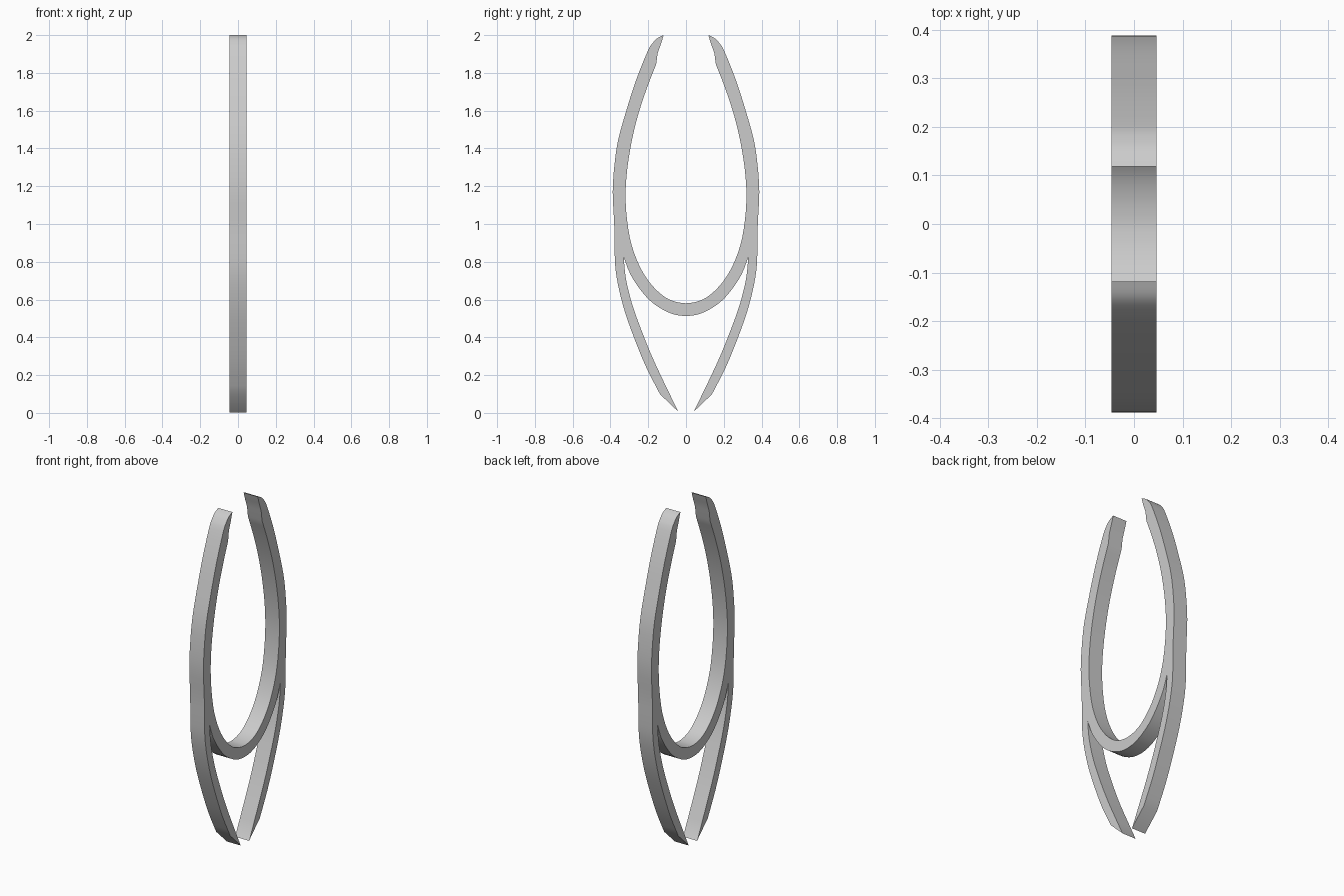
import bpy
import bmesh
import math
from mathutils import Vector

cube = bpy.data.objects.get("Cube")
if cube:
    bpy.data.objects.remove(cube, do_unlink=True)

HALF_WIDTH = 0.046

# Half of the side outline as (y, z) runs; runs meet at sharp corners
under_arch = [(0, .513), (.05, .518), (.11, .54), (.18, .585), (.24, .65), (.295, .735), (.33, .825)]
leg_inside = [(.33, .825), (.318, .71), (.285, .575), (.235, .435), (.165, .265), (.042, .008)]
foot = [(.042, .008), (.037, .003), (.137, .098)]
outside = [(.137, .098), (.21, .24), (.27, .385), (.322, .53), (.355, .655), (.373, .76),
           (.378, .86), (.38, 1.0), (.388, 1.17), (.378, 1.32), (.358, 1.45), (.316, 1.6),
           (.265, 1.76), (.203, 1.915), (.175, 1.96), (.15, 1.985), (.118, 2.0)]
tip_inside = [(.118, 2.0), (.132, 1.955), (.15, 1.905), (.158, 1.845)]
bowl_inside = [(.158, 1.845), (.205, 1.725), (.25, 1.59), (.285, 1.45), (.31, 1.3), (.32, 1.16),
               (.312, 1.02), (.287, .885), (.24, .765), (.18, .675), (.11, .612), (.05, .587), (0, .58)]


def smooth_run(points, steps=3):
    """Catmull-Rom curve through the points, without its last point."""
    pts = [Vector(p) for p in points]
    pts = [2 * pts[0] - pts[1]] + pts + [2 * pts[-1] - pts[-2]]
    out = []
    for a, b, c, d in zip(pts, pts[1:], pts[2:], pts[3:]):
        for i in range(steps):
            t = i / steps
            out.append(0.5 * (2 * b + (c - a) * t + (2 * a - 5 * b + 4 * c - d) * t ** 2
                              + (3 * b - a - 3 * c + d) * t ** 3))
    return out


# Full outline: one half plus its mirror image
half = smooth_run(under_arch) + smooth_run(leg_inside)
half += [Vector(p) for p in foot[:-1]]
half += smooth_run(outside) + smooth_run(tip_inside, 1) + smooth_run(bowl_inside)
half.append(Vector(bowl_inside[-1]))
outline = half + [Vector((-p.x, p.y)) for p in reversed(half[1:-1])]

# Extrude the outline across the width
bm = bmesh.new()
face = bm.faces.new([bm.verts.new((-HALF_WIDTH, p.x, p.y)) for p in outline])
grown = bmesh.ops.extrude_face_region(bm, geom=[face], use_keep_orig=True)
moved = [g for g in grown["geom"] if isinstance(g, bmesh.types.BMVert)]
bmesh.ops.translate(bm, verts=moved, vec=(2 * HALF_WIDTH, 0, 0))
bmesh.ops.recalc_face_normals(bm, faces=bm.faces)
mesh = bpy.data.meshes.new("curved_frame")
bm.to_mesh(mesh)
bm.free()

frame = bpy.data.objects.new("curved_frame", mesh)
bpy.context.collection.objects.link(frame)

# Plain grey surface
grey = bpy.data.materials.new("light_grey")
grey.use_nodes = True
colour = (0.6, 0.6, 0.6, 1)
grey.diffuse_color = colour
grey.node_tree.nodes["Principled BSDF"].inputs["Base Color"].default_value = colour
mesh.materials.append(grey)

bpy.context.view_layer.objects.active = frame
frame.select_set(True)
bpy.ops.object.shade_smooth_by_angle(angle=math.radians(30))
